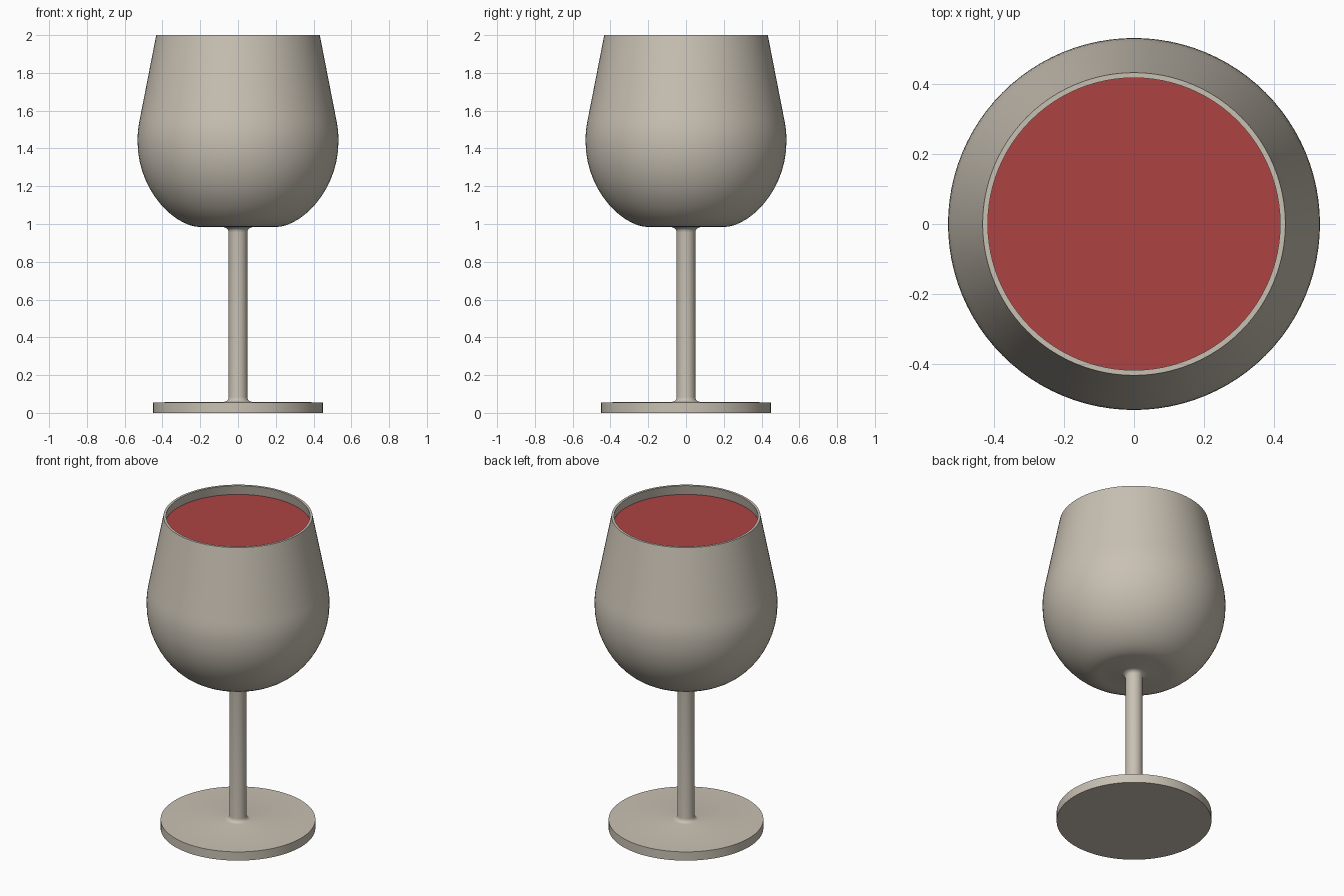
import bpy, bmesh, math

if "Cube" in bpy.data.objects:
    bpy.data.objects.remove(bpy.data.objects["Cube"])

SEG = 96


def material(name, rgb):
    m = bpy.data.materials.new(name)
    m.diffuse_color = (*rgb, 1)
    m.use_nodes = True
    m.node_tree.nodes["Principled BSDF"].inputs["Base Color"].default_value = m.diffuse_color
    return m


def bezier(p0, p1, p2, p3, n=14):
    """Points on a cubic curve in (radius, height)."""
    pts = []
    for i in range(n + 1):
        t = i / n
        w = ((1 - t) ** 3, 3 * t * (1 - t) ** 2, 3 * t * t * (1 - t), t ** 3)
        pts.append(tuple(sum(k * p[a] for k, p in zip(w, (p0, p1, p2, p3))) for a in (0, 1)))
    return pts


def lathe(name, profile, mat):
    """Spin a (radius, height) profile around z."""
    bm = bmesh.new()
    vs = [bm.verts.new((r, 0, z)) for r, z in profile]
    es = [bm.edges.new(pair) for pair in zip(vs, vs[1:])]
    bmesh.ops.spin(bm, geom=vs + es, cent=(0, 0, 0), axis=(0, 0, 1),
                   angle=2 * math.pi, steps=SEG, use_duplicate=False)
    bmesh.ops.remove_doubles(bm, verts=bm.verts, dist=1e-5)
    bmesh.ops.recalc_face_normals(bm, faces=bm.faces)
    me = bpy.data.meshes.new(name)
    bm.to_mesh(me)
    bm.free()
    ob = bpy.data.objects.new(name, me)
    bpy.context.collection.objects.link(ob)
    me.materials.append(mat)
    bpy.ops.object.select_all(action='DESELECT')
    ob.select_set(True)
    bpy.context.view_layer.objects.active = ob
    bpy.ops.object.shade_smooth_by_angle(angle=math.radians(35))
    return ob


glass = material("warm_grey_glass", (0.58, 0.53, 0.45))
red = material("red_wine", (0.42, 0.055, 0.055))

# Foot, stem with small fillets, bowl outside, rim, bowl inside
foot = [(0, 0), (0.45, 0), (0.45, 0.056)]
stem = (bezier((0.075, 0.058), (0.06, 0.06), (0.05, 0.066), (0.05, 0.085), 5)
        + bezier((0.05, 0.955), (0.05, 0.972), (0.06, 0.98), (0.075, 0.983), 5))
outer = (bezier((0.2, 0.984), (0.33, 0.984), (0.532, 1.17), (0.532, 1.44))
         + bezier((0.532, 1.44), (0.532, 1.50), (0.523, 1.54), (0.515, 1.58), 5)[1:]
         + [(0.433, 2.0)])
inner = [(r - 0.015, max(z, 1.0)) for r, z in reversed(outer)]
lathe("wine_glass", foot + stem + outer + inner + [(0, 1.0)], glass)

# Wine filling the bowl almost to the rim
level = 1.94
body = [(r - 0.017, max(z, 1.003)) for r, z in outer[:-1]]
lathe("wine", [(0, 1.003)] + body + [(0.427, level), (0, level)], red)
